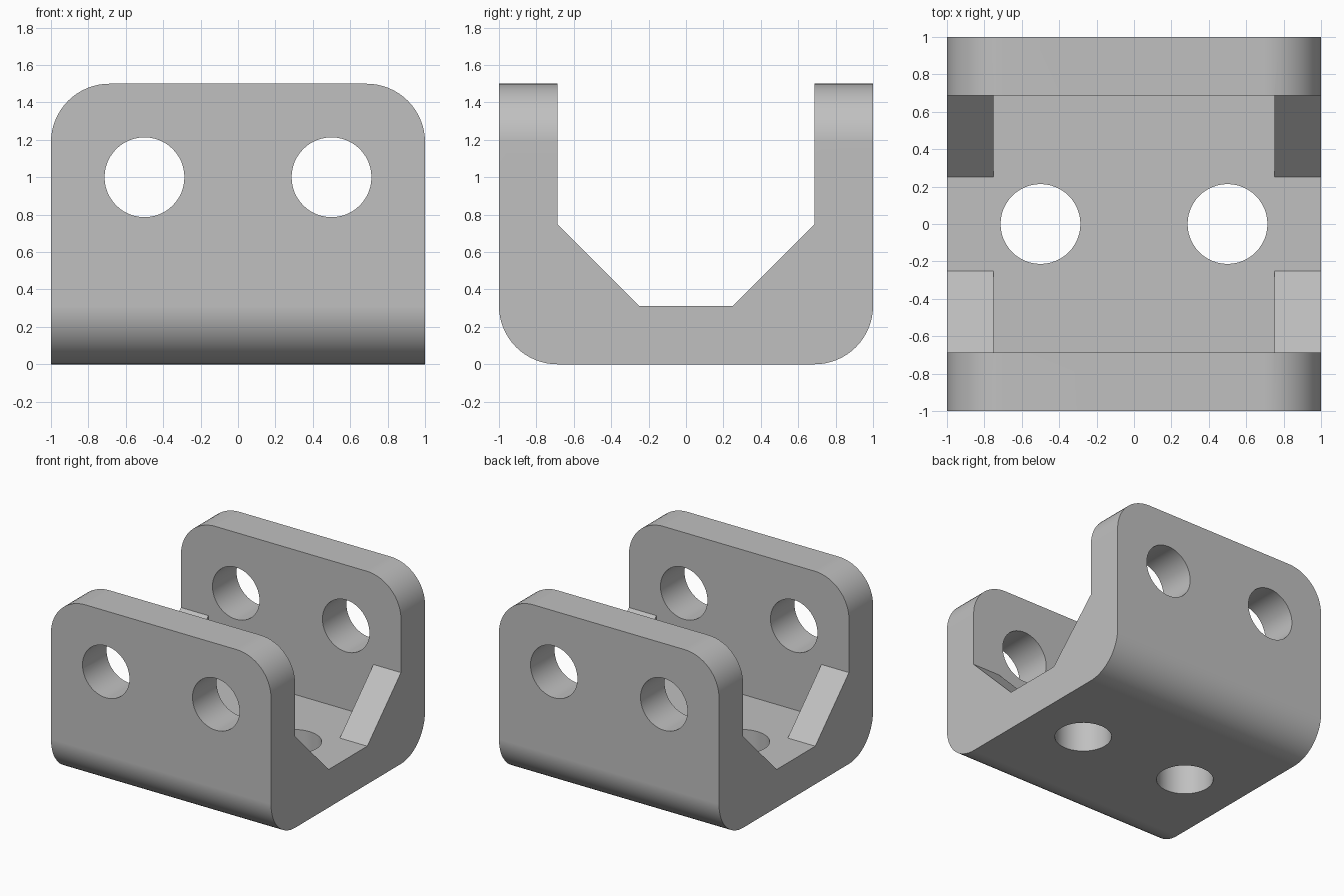
import bpy, bmesh
from math import sin, cos, pi
from mathutils import Vector

if "Cube" in bpy.data.objects:
    bpy.data.objects.remove(bpy.data.objects["Cube"])

WALL = 0.3125      # sheet thickness
R = 0.3125         # corner radius
HOLE = 0.2135
TOP = 1.5
INNER = 1 - WALL

grey = bpy.data.materials.new("plain grey")
grey.use_nodes = True
colour = (0.53, 0.53, 0.53, 1)
grey.diffuse_color = colour
grey.node_tree.nodes["Principled BSDF"].inputs["Base Color"].default_value = colour


def arc(cx, cy, r, start, end, steps):
    angles = [start + (end - start) * i / steps for i in range(steps + 1)]
    return [(cx + r * cos(a), cy + r * sin(a)) for a in angles]


def prism(name, points, axis, depth, middle=0):
    """Extrude a 2D outline along an axis, centred on middle."""
    place = {"x": lambda u, v, d: (d, u, v),
             "y": lambda u, v, d: (u, d, v),
             "z": lambda u, v, d: (u, v, d)}[axis]
    bm = bmesh.new()
    face = bm.faces.new([bm.verts.new(place(u, v, middle - depth / 2)) for u, v in points])
    ext = bmesh.ops.extrude_face_region(bm, geom=[face])
    moved = [g for g in ext["geom"] if isinstance(g, bmesh.types.BMVert)]
    bmesh.ops.translate(bm, verts=moved, vec=Vector(place(0, 0, depth)))
    bmesh.ops.recalc_face_normals(bm, faces=bm.faces)
    mesh = bpy.data.meshes.new(name)
    bm.to_mesh(mesh)
    bm.free()
    mesh.materials.append(grey)
    obj = bpy.data.objects.new(name, mesh)
    bpy.context.collection.objects.link(obj)
    return obj


def combine(target, tool, operation="DIFFERENCE"):
    """Apply a boolean and discard the tool."""
    mod = target.modifiers.new("cut", "BOOLEAN")
    mod.operation, mod.solver, mod.object = operation, "EXACT", tool
    bpy.context.view_layer.objects.active = target
    bpy.ops.object.modifier_apply(modifier=mod.name)
    bpy.data.objects.remove(tool)


# Channel body: rounded underside, with sloping gussets along its length
bottom = arc(-1 + R, R, R, pi, 1.5 * pi, 16) + arc(1 - R, R, R, 1.5 * pi, 2 * pi, 16)
inside = [(INNER, TOP), (INNER, 0.75), (0.25, WALL), (-0.25, WALL), (-INNER, 0.75), (-INNER, TOP)]
bracket = prism("channel_bracket", bottom + [(1, TOP)] + inside + [(-1, TOP)], "x", 2)

# Clear the middle so that gussets remain only at the two ends
middle = [(-INNER, WALL), (INNER, WALL), (INNER, 2), (-INNER, 2)]
combine(bracket, prism("middle_cutter", middle, "x", 1.5))

# Rounded upper corners of both walls
outline = [(-1, -0.5), (1, -0.5)]
outline += arc(1 - R, TOP - R, R, 0, pi / 2, 16) + arc(-1 + R, TOP - R, R, pi / 2, pi, 16)
combine(bracket, prism("corner_trim", outline, "y", 3), "INTERSECT")

# Bolt holes through the walls and the floor
for x in (-0.5, 0.5):
    combine(bracket, prism("wall_hole", arc(x, 1, HOLE, 0, 2 * pi, 48)[:-1], "y", 3))
    combine(bracket, prism("floor_hole", arc(x, 0, HOLE, 0, 2 * pi, 48)[:-1], "z", 1))

# Smooth bends and bores with crisp edges
bpy.ops.object.select_all(action="DESELECT")
bracket.select_set(True)
bpy.context.view_layer.objects.active = bracket
bpy.ops.object.shade_smooth_by_angle(angle=pi / 6)
weighted = bracket.modifiers.new("flat face normals", "WEIGHTED_NORMAL")
weighted.keep_sharp = True
